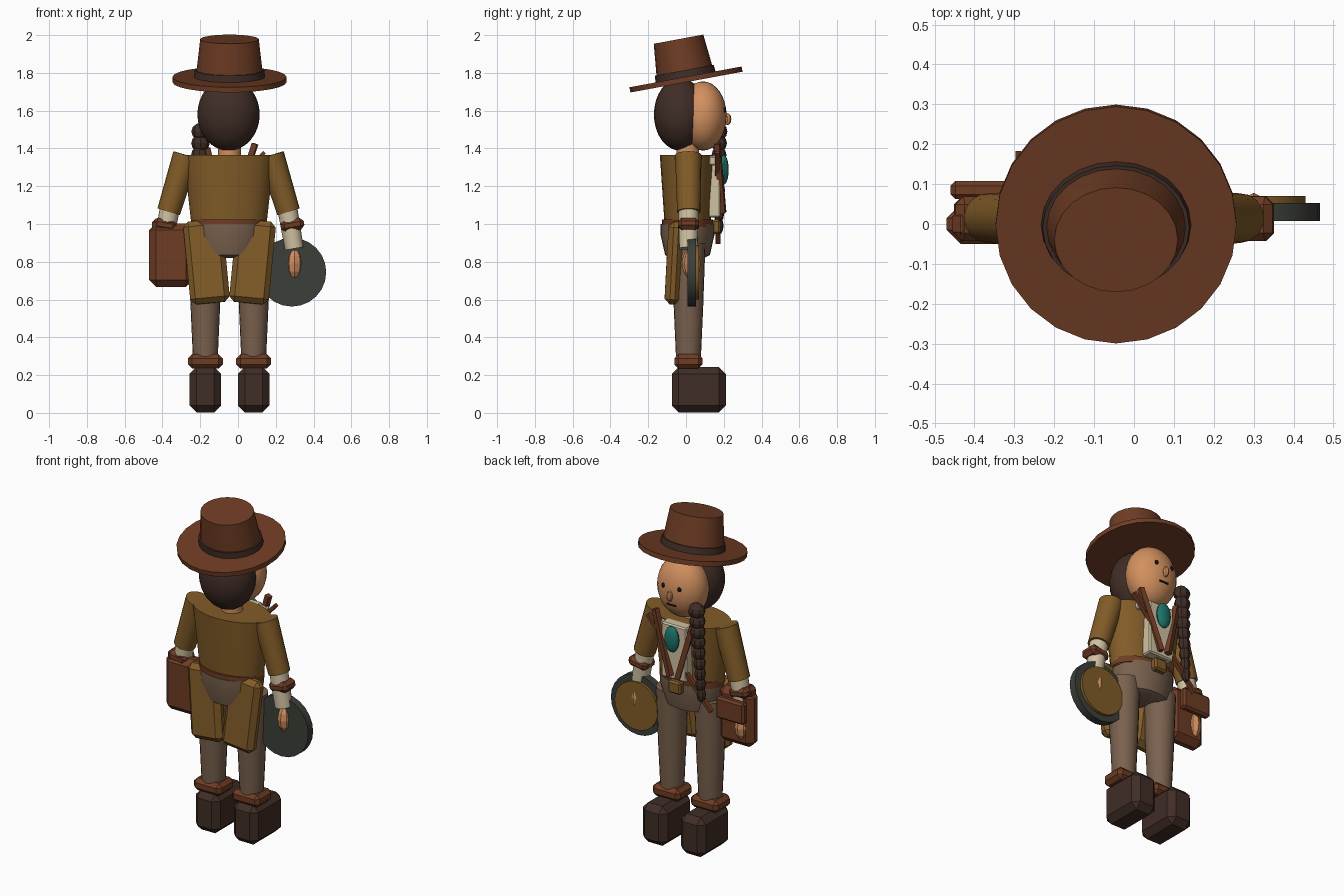
import bpy, bmesh, math
from mathutils import Vector, Matrix

if "Cube" in bpy.data.objects:
    bpy.data.objects.remove(bpy.data.objects["Cube"])

CX = -0.045  # body centre line


def material(name, r, g, b):
    lin = [((c / 255 + 0.055) / 1.055) ** 2.4 for c in (r, g, b)] + [1]
    m = bpy.data.materials.new(name)
    m.use_nodes = True
    m.diffuse_color = lin
    m.node_tree.nodes["Principled BSDF"].inputs["Base Color"].default_value = lin
    return m


LEATHER = material("red_brown_leather", 110, 60, 36)
OCHRE = material("ochre_cloth", 130, 92, 40)
TROUSER = material("taupe_cloth", 122, 97, 78)
DARK = material("dark_brown", 64, 45, 38)
SKIN = material("skin", 210, 144, 95)
CREAM = material("cream_cloth", 208, 193, 162)
TEAL = material("teal_stone", 28, 115, 105)
GREY = material("dark_grey_green", 60, 63, 57)
BLACK = material("black", 20, 18, 18)


def finish(name, bm, mat, matrix, smooth=True):
    bm.transform(matrix)
    bmesh.ops.recalc_face_normals(bm, faces=bm.faces)
    me = bpy.data.meshes.new(name)
    bm.to_mesh(me)
    bm.free()
    me.materials.append(mat)
    ob = bpy.data.objects.new(name, me)
    bpy.context.collection.objects.link(ob)
    if smooth:
        bpy.ops.object.select_all(action='DESELECT')
        ob.select_set(True)
        bpy.context.view_layer.objects.active = ob
        bpy.ops.object.shade_smooth_by_angle(angle=math.radians(32))
    return ob


def box(name, loc, size, mat, bevel=0.0, rot=(0, 0, 0)):
    bm = bmesh.new()
    bmesh.ops.create_cube(bm, size=1)
    bm.transform(Matrix.Diagonal((*size, 1)))
    if bevel:
        bmesh.ops.bevel(bm, geom=bm.edges[:], offset=bevel, segments=1, affect='EDGES')
    turn = [Matrix.Rotation(math.radians(a), 4, ax) for a, ax in zip(rot, "XYZ")]
    return finish(name, bm, mat, Matrix.Translation(loc) @ turn[2] @ turn[1] @ turn[0], False)


def ball(name, loc, radii, mat, seg=24, rings=16):
    bm = bmesh.new()
    bmesh.ops.create_uvsphere(bm, u_segments=seg, v_segments=rings, radius=1)
    return finish(name, bm, mat, Matrix.Translation(loc) @ Matrix.Diagonal((*radii, 1)), seg > 8)


def lathe(name, profile, mat, matrix, ratio=1.0, seg=24):
    """Closed stack of elliptical rings from (radius, height) pairs."""
    bm = bmesh.new()
    rings = []
    for r, z in profile:
        ring = []
        for i in range(seg):
            a = math.tau * i / seg
            ring.append(bm.verts.new((r * math.cos(a), r * ratio * math.sin(a), z)))
        rings.append(ring)
    for lo, hi in zip(rings, rings[1:]):
        for i in range(seg):
            j = (i + 1) % seg
            bm.faces.new((lo[i], lo[j], hi[j], hi[i]))
    bm.faces.new(rings[0][::-1])
    bm.faces.new(rings[-1])
    return finish(name, bm, mat, matrix)


def limb(name, a, b, ra, rb, mat, seg=16):
    a, b = Vector(a), Vector(b)
    d = b - a
    turn = d.to_track_quat('Z', 'Y').to_matrix().to_4x4()
    return lathe(name, [(ra, 0), (rb, d.length)], mat, Matrix.Translation(a) @ turn, 1, seg)


def strap(name, a, b, width, depth):
    a, b = Vector(a), Vector(b)
    d = b - a
    bm = bmesh.new()
    bmesh.ops.create_cube(bm, size=1)
    bm.transform(Matrix.Diagonal((width, depth, d.length, 1)))
    turn = d.to_track_quat('Z', 'Y').to_matrix().to_4x4()
    return finish(name, bm, LEATHER, Matrix.Translation((a + b) / 2) @ turn, False)


# Hat, tipped as one piece
tilt = Matrix.Translation((CX, 0, 1.765)) @ Matrix.Rotation(math.radians(10.5), 4, 'X')
lathe("hat_brim", [(0.302, -0.014), (0.302, 0.014)], LEATHER, tilt)
lathe("hat_crown", [(0.18, 0), (0.155, 0.217)], LEATHER, tilt, 0.86)
lathe("hat_band", [(0.189, 0.005), (0.184, 0.05)], DARK, tilt, 0.86)

# Head
ball("face", (CX, 0.09, 1.572), (0.153, 0.125, 0.183), SKIN)
ball("hair", (CX - 0.005, -0.03, 1.58), (0.165, 0.14, 0.192), DARK)
limb("neck", (CX, 0.01, 1.3), (CX, 0.01, 1.45), 0.06, 0.06, SKIN)
ball("nose", (CX, 0.22, 1.555), (0.017, 0.02, 0.032), SKIN, 8, 6)
box("mouth", (CX, 0.2, 1.497), (0.06, 0.014, 0.009), BLACK)
for s, side in ((1, "left"), (-1, "right")):
    ball(side + "_eye", (CX + s * 0.054, 0.205, 1.603), (0.012, 0.008, 0.014), BLACK, 12, 8)

# Torso and clothes
body = Matrix.Translation((CX - 0.003, 0.008, 0))
lathe("jacket", [(0.197, 0.98), (0.24, 1.365)], OCHRE, body, 0.61)
lathe("trouser_seat", [(0.115, 0.82), (0.16, 0.835), (0.192, 0.94), (0.192, 1.0)],
      TROUSER, body, 0.74)
lathe("belt", [(0.2, 0.985), (0.2, 1.025)], LEATHER, body, 0.68)
box("shirt_front", (CX, 0.15, 1.2), (0.17, 0.065, 0.33), CREAM, 0.008)
box("shirt_collar", (CX, 0.145, 1.335), (0.28, 0.05, 0.05), CREAM, 0.008)
box("belt_pouch", (CX, 0.16, 0.985), (0.085, 0.045, 0.075), OCHRE, 0.01)
ball("pendant", (CX, 0.2, 1.287), (0.047, 0.026, 0.078), TEAL, 16, 10)
strap("left_brace", (0.09, 0.165, 1.425), (-0.03, 0.195, 1.06), 0.03, 0.03)
strap("right_brace", (-0.165, 0.165, 1.4), (-0.08, 0.195, 1.06), 0.03, 0.03)
strap("bag_strap", (0.14, 0.165, 1.38), (-0.29, 0.17, 0.9), 0.025, 0.02)

# Braid of shrinking knots
knots = 9
for i in range(knots):
    t = i / (knots - 1)
    r = 0.052 - 0.024 * t
    ball("braid_knot", (-0.195 - 0.03 * t, 0.175, 1.49 - 0.5 * t), (r, r * 0.85, 0.046), DARK, 8, 6)

# Arms, legs, boots and coat tails on both sides
MID = -0.05
for s, side in ((1, "left"), (-1, "right")):
    def at(x, y, z):
        return (MID + s * x, y, z)
    limb(side + "_sleeve", at(0.225, 0.012, 1.365), at(0.317, 0.015, 1.065), 0.07, 0.062, OCHRE)
    limb(side + "_forearm", at(0.31, 0.013, 1.09), at(0.348, 0.013, 0.87), 0.053, 0.05, CREAM)
    box(side + "_wrist_cuff", at(0.338, 0.013, 0.995), (0.125, 0.112, 0.062), LEATHER, 0.02,
        (0, -10 * s, 0))
    ball(side + "_hand", at(0.35, 0.028, 0.79), (0.042, 0.05, 0.082), SKIN, 8, 6)

    leg = Matrix.Translation((CX + s * 0.128, 0.013, 0))
    lathe(side + "_leg", [(0.065, 0.27), (0.078, 0.56), (0.09, 0.9)], TROUSER, leg, 1, 20)
    box(side + "_boot_cuff", (CX + s * 0.128, 0.013, 0.273), (0.185, 0.15, 0.076), LEATHER, 0.022)
    box(side + "_boot", (CX + s * 0.128, 0.068, 0.123), (0.166, 0.285, 0.24), DARK, 0.036)
    box(side + "_coat_tail", (CX + s * 0.122, -0.062, 0.8), (0.21, 0.082, 0.44), OCHRE, 0.028,
        (-3, 5.5 * s, 0))

# Satchel on the right hand
box("satchel", (-0.355, 0.0, 0.835), (0.23, 0.1, 0.335), LEATHER, 0.035)
box("satchel_flap", (-0.365, 0.085, 0.9), (0.19, 0.045, 0.13), LEATHER, 0.012)
box("satchel_handle", (-0.395, 0.0, 0.995), (0.12, 0.08, 0.07), LEATHER, 0.02)

# Round drum held in the left hand
turn = Matrix.Translation((0.285, 0.0, 0.745)) @ Matrix.Rotation(math.radians(-90), 4, 'X')
lathe("drum_shell", [(0.182, 0.007), (0.182, 0.053)], GREY, turn)
lathe("drum_skin", [(0.145, 0.05), (0.145, 0.07)], OCHRE, turn)
